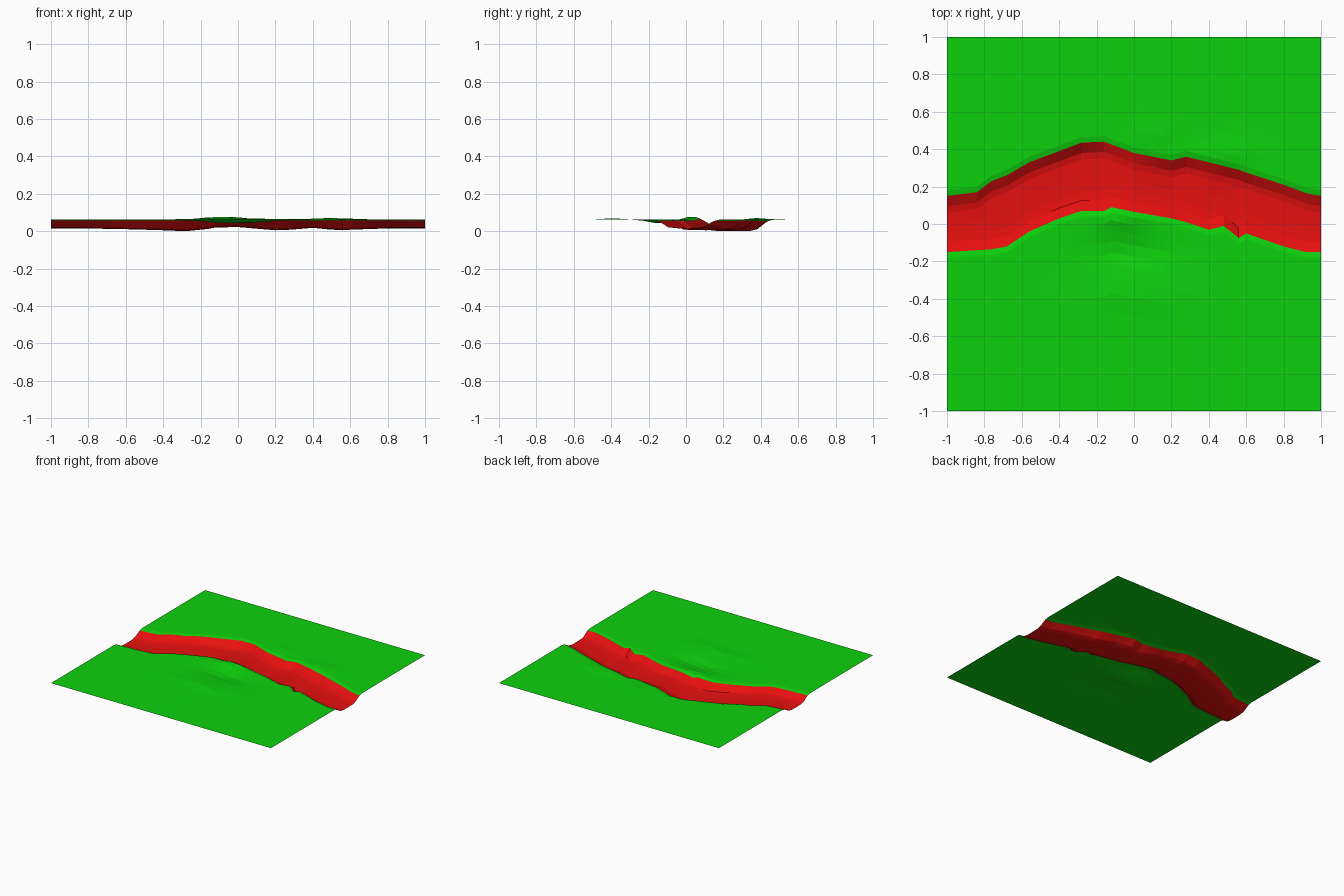
import bpy, bmesh
from math import exp

cube = bpy.data.objects.get("Cube")
if cube:
    bpy.data.objects.remove(cube, do_unlink=True)


def make_material(name, color):
    mat = bpy.data.materials.new(name)
    mat.use_nodes = True
    mat.diffuse_color = color
    mat.node_tree.nodes["Principled BSDF"].inputs["Base Color"].default_value = color
    return mat


grass = make_material("grass green", (0.004, 0.64, 0.004, 1))
bed_red = make_material("channel red", (0.8, 0.005, 0.005, 1))

# Channel stations: x, south bank y, north bank y, bed height
STATIONS = [
    (-1, -.15, .15, .015), (-.84, -.14, .17, .015), (-.76, -.135, .23, .014),
    (-.68, -.12, .26, .012), (-.56, -.04, .33, .01), (-.4, .03, .39, .005),
    (-.28, .07, .435, 0), (-.16, .07, .44, .012), (-.12, .09, .425, .02),
    (0, .065, .38, .022), (.2, .03, .34, .005), (.28, .01, .36, .008),
    (.4, -.03, .33, .018), (.48, -.01, .31, .01), (.56, -.075, .29, .005),
    (.6, -.05, .275, .008), (.8, -.12, .21, .015), (.92, -.15, .165, .015),
    (1, -.15, .15, .015),
]
# Gentle mounds and hollows: x, y, x radius, y radius, height
MOUNDS = [
    (-.08, .03, .14, .05, .017), (-.02, -.14, .22, .08, -.02),
    (0, -.39, .3, .07, .007), (.5, .38, .16, .06, .008),
    (.1, .48, .1, .06, .004),
]
GROUND = .062
SOUTH_ROWS = [.56, .46, .38, .3, .24, .18, .12, .07, .03]
NORTH_ROWS = [.03, .07, .12, .18, .25, .35]
COLUMNS = 50


def station_at(x):
    for a, b in zip(STATIONS, STATIONS[1:]):
        if x <= b[0] + 1e-6:
            t = (x - a[0]) / (b[0] - a[0])
            return [p + (q - p) * t for p, q in zip(a, b)][1:]


def ground_height(x, y):
    return GROUND + sum(h * exp(-((x - cx) / rx) ** 2 - ((y - cy) / ry) ** 2)
                        for cx, cy, rx, ry, h in MOUNDS)


def section(x):
    """Cross-section of the land at x, running from south to north."""
    south, north, bed = station_at(x)
    land_south = [-1] + [south - d for d in SOUTH_ROWS]
    land_north = [north + d for d in NORTH_ROWS] + [1]
    points = [(y, ground_height(x, y)) for y in land_south]
    points.append((south, ground_height(x, south) - .006))
    points += [(south + .055, bed + .006), (south + .1, bed + .001),
               ((south + north) / 2, bed), (north - .09, bed + .002),
               (north - .055, bed + .01)]
    points.append((north, ground_height(x, north) - .007))
    points += [(y, ground_height(x, y)) for y in land_north]
    return points


# Land sheet with the channel pressed through it
bm = bmesh.new()
columns = []
for i in range(COLUMNS + 1):
    x = -1 + 2 * i / COLUMNS
    columns.append([bm.verts.new((x, y, z)) for y, z in section(x)])

south_edge = len(SOUTH_ROWS) + 1
north_edge = south_edge + 6
for left, right in zip(columns, columns[1:]):
    for j in range(len(left) - 1):
        face = bm.faces.new((left[j], right[j], right[j + 1], left[j + 1]))
        face.material_index = int(south_edge <= j < north_edge)

mesh = bpy.data.meshes.new("land_with_channel")
bm.to_mesh(mesh)
bm.free()
mesh.materials.append(grass)
mesh.materials.append(bed_red)
land = bpy.data.objects.new("land_with_channel", mesh)
bpy.context.collection.objects.link(land)
